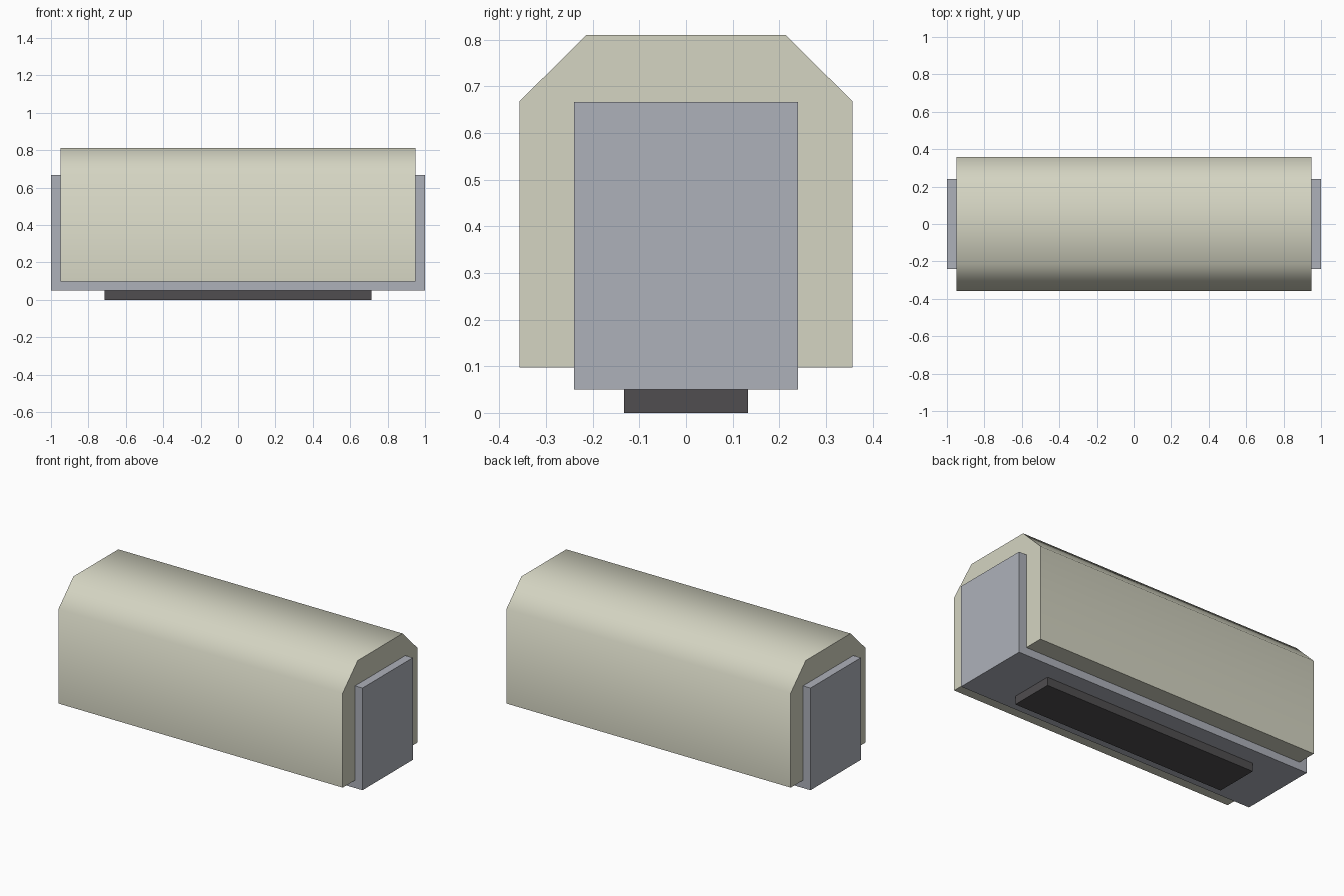
import bpy
import bmesh
from math import radians

if "Cube" in bpy.data.objects:
    bpy.data.objects.remove(bpy.data.objects["Cube"], do_unlink=True)


def material(name, color):
    mat = bpy.data.materials.new(name)
    mat.use_nodes = True
    mat.diffuse_color = (*color, 1)
    mat.node_tree.nodes["Principled BSDF"].inputs["Base Color"].default_value = (*color, 1)
    return mat


def prism(name, profile, half_length, mat):
    """Extrude a closed (y, z) profile along x, centred on the origin."""
    bm = bmesh.new()
    end = bm.faces.new([bm.verts.new((-half_length, y, z)) for y, z in profile])
    result = bmesh.ops.extrude_face_region(bm, geom=[end])
    verts = [v for v in result["geom"] if isinstance(v, bmesh.types.BMVert)]
    bmesh.ops.translate(bm, verts=verts, vec=(2 * half_length, 0, 0))
    bmesh.ops.recalc_face_normals(bm, faces=bm.faces)
    mesh = bpy.data.meshes.new(name)
    bm.to_mesh(mesh)
    bm.free()
    mesh.materials.append(mat)
    obj = bpy.data.objects.new(name, mesh)
    bpy.context.collection.objects.link(obj)
    return obj


def mirrored(half):
    """Complete a profile given its +y half, listed bottom to top."""
    return half + [(-y, z) for y, z in reversed(half)]


cream = material("cream", (0.66, 0.66, 0.54))
grey = material("blue grey", (0.42, 0.44, 0.49))
black = material("charcoal", (0.08, 0.075, 0.08))

# Chamfered outer cover, softly shaded across its long edges
cover = prism("outer_cover", mirrored([(0.357, 0.097), (0.357, 0.668), (0.214, 0.81)]), 0.95, cream)
bpy.context.view_layer.objects.active = cover
cover.select_set(True)
bpy.ops.object.shade_smooth_by_angle(angle=radians(60))

# Inner block showing at both ends and underneath
prism("inner_block", mirrored([(0.24, 0.05), (0.24, 0.667)]), 1.0, grey)

# Base plate
prism("base_plate", mirrored([(0.133, 0.0), (0.133, 0.06)]), 0.713, black)
